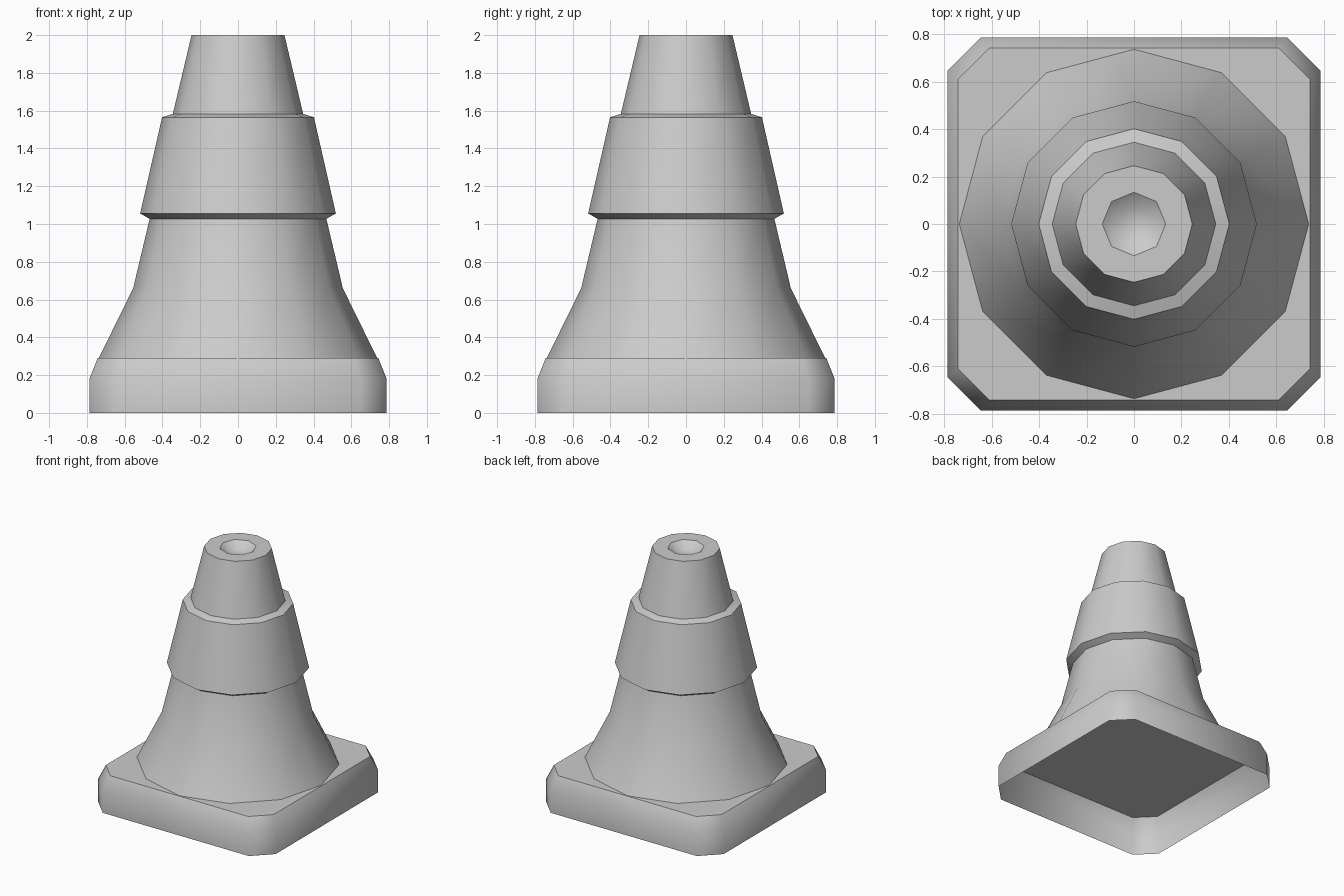
import bpy, bmesh, math

if "Cube" in bpy.data.objects:
    bpy.data.objects.remove(bpy.data.objects["Cube"])


def ring(bm, r, z, n):
    return [bm.verts.new((r * math.cos(2 * math.pi * i / n),
                          r * math.sin(2 * math.pi * i / n), z)) for i in range(n)]


def cut_square(bm, h, c, z):
    pts = [(h, -c), (h, c), (c, h), (-c, h), (-h, c), (-h, -c), (-c, -h), (c, -h)]
    return [bm.verts.new((x, y, z)) for x, y in pts]


def skin(bm, a, b):
    n = len(a)
    for i in range(n):
        j = (i + 1) % n
        bm.faces.new((a[i], a[j], b[j], b[i]))


def loop_edges(bm, vs):
    return [bm.edges.get((vs[i], vs[(i + 1) % len(vs)])) for i in range(len(vs))]


def finish(bm, name):
    me = bpy.data.meshes.new(name)
    bm.normal_update()
    bm.to_mesh(me)
    bm.free()
    ob = bpy.data.objects.new(name, me)
    bpy.context.collection.objects.link(ob)
    bpy.ops.object.select_all(action='DESELECT')
    ob.select_set(True)
    bpy.context.view_layer.objects.active = ob
    bpy.ops.object.shade_smooth_by_angle(angle=math.radians(50))
    return ob


# Base plate: thin shell, open underneath
bm = bmesh.new()
loops = [cut_square(bm, h, c, z) for h, c, z in
         [(0.787, 0.647, 0), (0.787, 0.647, 0.18), (0.743, 0.61, 0.29)]]
for a, b in zip(loops, loops[1:]):
    skin(bm, a, b)
bm.faces.new(loops[-1])
finish(bm, "base_plate")

# Cone body: 12-sided, with raised collar
bm = bmesh.new()
profile = [(0.737, 0.29), (0.555, 0.66), (0.468, 1.027), (0.518, 1.056),
           (0.402, 1.565), (0.345, 1.583), (0.246, 2.0)]
loops = [ring(bm, r, z, 12) for r, z in profile]
for a, b in zip(loops, loops[1:]):
    skin(bm, a, b)

# Eight-sided recess in the tip
rim = ring(bm, 0.134, 2.0, 8)
floor = ring(bm, 0.07, 1.95, 8)
skin(bm, rim, floor)
bm.faces.new(floor)
bmesh.ops.bridge_loops(bm, edges=loop_edges(bm, loops[-1]) + loop_edges(bm, rim))
for e in loop_edges(bm, rim):
    e.smooth = False
for f in bm.faces:
    f.normal_update()
    if abs(f.normal.z) > 0.999 and f.normal.z < 0:
        f.normal_flip()
finish(bm, "cone_body")
